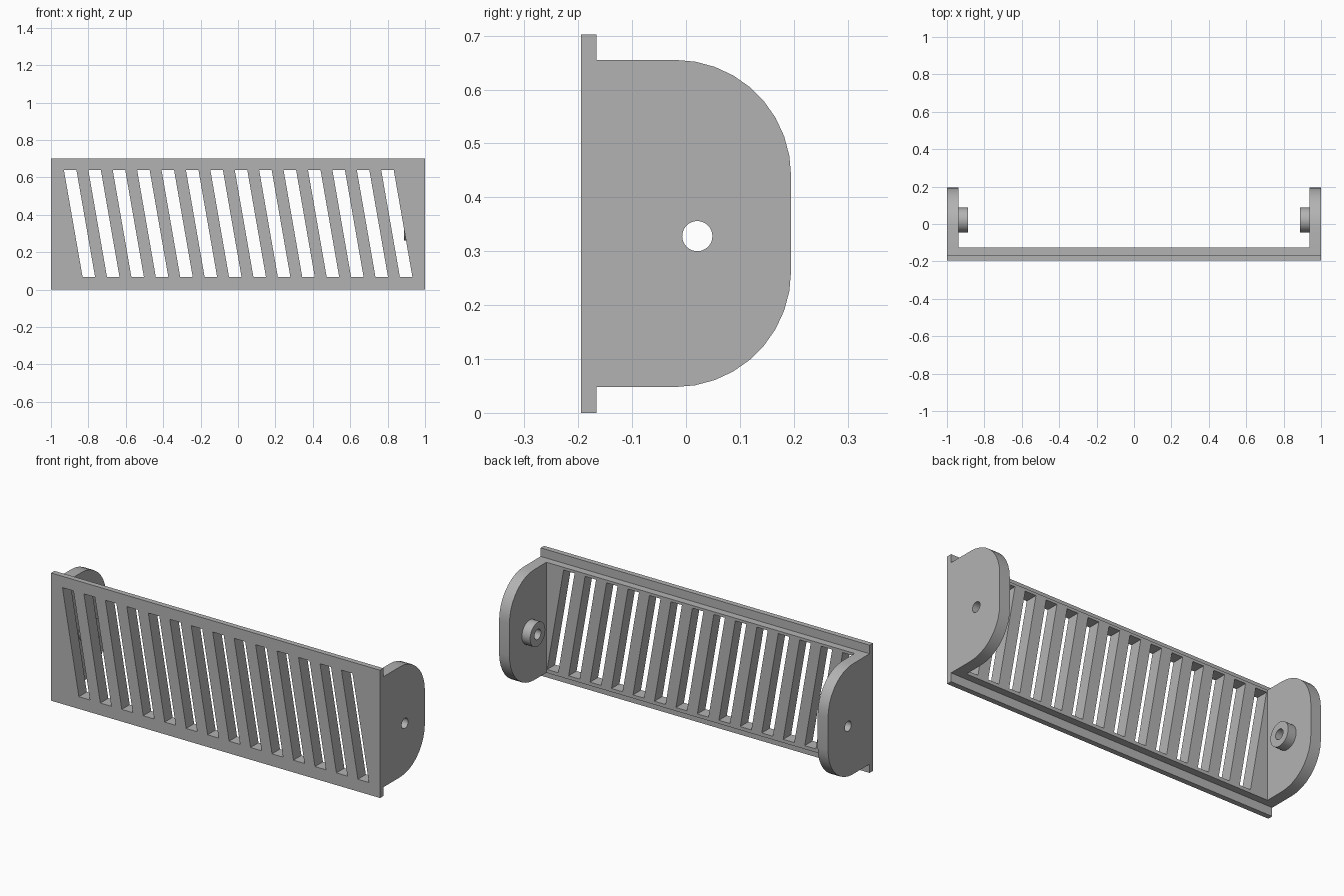
import bpy, bmesh
from math import sin, cos, pi
from mathutils import Matrix

cube = bpy.data.objects.get("Cube")
if cube:
    bpy.data.objects.remove(cube, do_unlink=True)

grey = bpy.data.materials.new("plain grey")
grey.use_nodes = True
grey.diffuse_color = (0.45, 0.45, 0.45, 1)
grey.node_tree.nodes["Principled BSDF"].inputs["Base Color"].default_value = grey.diffuse_color

# Plane orientations: profile axes (u, v) plus thickness axis
FACING_FRONT = Matrix(((1, 0, 0), (0, 0, -1), (0, 1, 0))).to_4x4()
FACING_SIDE = Matrix(((0, 0, 1), (1, 0, 0), (0, 1, 0))).to_4x4()


def plate(name, loops, w0, w1, frame):
    """Flat plate from an outline and hole loops, between w0 and w1 on the thickness axis."""
    curve = bpy.data.curves.new(name, "CURVE")
    curve.dimensions = "2D"
    curve.fill_mode = "BOTH"
    curve.extrude = abs(w1 - w0) / 2
    for loop in loops:
        spline = curve.splines.new("POLY")
        spline.points.add(len(loop) - 1)
        for point, (u, v) in zip(spline.points, loop):
            point.co = (u, v, 0, 1)
        spline.use_cyclic_u = True
    temp = bpy.data.objects.new(name + "_outline", curve)
    bpy.context.collection.objects.link(temp)
    bpy.context.view_layer.update()
    evaluated = temp.evaluated_get(bpy.context.evaluated_depsgraph_get())
    mesh = bpy.data.meshes.new_from_object(evaluated)
    bpy.data.objects.remove(temp, do_unlink=True)

    bm = bmesh.new()
    bm.from_mesh(mesh)
    bmesh.ops.remove_doubles(bm, verts=bm.verts, dist=1e-5)
    bm.transform(frame @ Matrix.Translation((0, 0, (w0 + w1) / 2)))
    bmesh.ops.recalc_face_normals(bm, faces=bm.faces)
    bm.to_mesh(mesh)
    bm.free()
    mesh.name = name
    mesh.materials.clear()
    mesh.materials.append(grey)
    obj = bpy.data.objects.new(name, mesh)
    bpy.context.collection.objects.link(obj)
    bpy.ops.object.select_all(action="DESELECT")
    obj.select_set(True)
    bpy.context.view_layer.objects.active = obj
    bpy.ops.object.shade_smooth_by_angle(angle=pi / 6)
    return obj


def rect(u0, u1, v0, v1):
    return [(u0, v0), (u1, v0), (u1, v1), (u0, v1)]


def arc(cu, cv, r, start, end, steps):
    angles = [start + (end - start) * i / steps for i in range(steps + 1)]
    return [(cu + r * cos(a), cv + r * sin(a)) for a in angles]


def circle(r):
    return arc(0.021, 0.328, r, 0, 2 * pi, 32)[:-1]


FRONT, STEP, INNER, BACK = -0.195, -0.166, -0.126, 0.195
LOW, HIGH = 0.048, 0.655
CHEEK_IN = 0.937

# Slanted slots shared by both panel layers
SLOTS, WIDTH, LEAN = 14, 0.067, 0.1
slots = []
for i in range(SLOTS):
    x = -0.931 + i * 0.1305
    slots.append([(x + LEAN, 0.067), (x + LEAN + WIDTH, 0.067),
                  (x + WIDTH, 0.64), (x, 0.64)])

plate("front_panel", [rect(-1, 1, 0, 0.702)] + slots, -FRONT, -STEP, FACING_FRONT)
plate("inner_panel", [rect(-CHEEK_IN, CHEEK_IN, LOW, HIGH)] + slots, -STEP, -INNER, FACING_FRONT)

# Rounded end cheeks with pivot bosses
R = 0.215
cheek = ([(STEP, HIGH), (STEP, LOW)]
         + arc(BACK - R, LOW + R, R, -pi / 2, 0, 9)
         + arc(BACK - R, HIGH - R, R, 0, pi / 2, 9))
for side, s in (("left", 1), ("right", -1)):
    plate(side + "_cheek", [cheek, circle(0.028)], s * CHEEK_IN, s, FACING_SIDE)
    plate(side + "_boss", [circle(0.066), circle(0.028)], s * 0.887, s * CHEEK_IN, FACING_SIDE)
